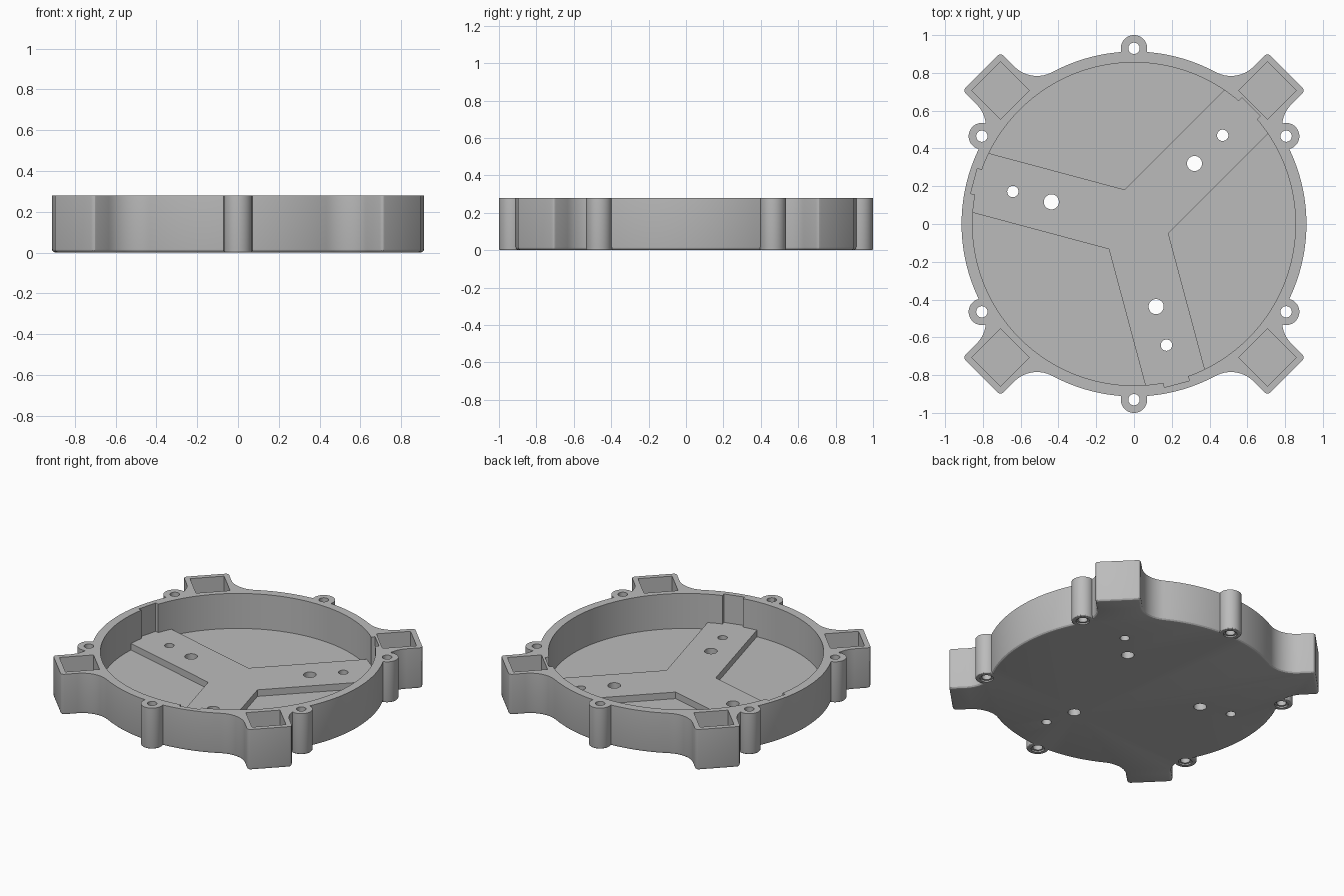
import bpy, bmesh
from math import cos, sin, pi, radians, atan2, sqrt

if "Cube" in bpy.data.objects:
    bpy.data.objects.remove(bpy.data.objects["Cube"], do_unlink=True)

HEIGHT, FLOOR, PLATE_TOP = 0.28, 0.04, 0.085
OUTER, INNER = 0.913, 0.855
BOX, FILLET = 0.1414, 0.17
ARMS = [radians(a) for a in (45, 165, 285)]
CORNERS = [pi / 4 + k * pi / 2 for k in range(4)]

grey = bpy.data.materials.new("plain_grey")
grey.use_nodes = True
grey.diffuse_color = (0.5, 0.5, 0.5, 1)
grey.node_tree.nodes["Principled BSDF"].inputs["Base Color"].default_value = (0.5, 0.5, 0.5, 1)


def turn(p, a):
    return (p[0] * cos(a) - p[1] * sin(a), p[0] * sin(a) + p[1] * cos(a))


def arc(cx, cy, r, a0, a1, n):
    return [(cx + r * cos(a0 + (a1 - a0) * i / n), cy + r * sin(a0 + (a1 - a0) * i / n))
            for i in range(n + 1)]


def disc(cx, cy, r, n=48):
    return arc(cx, cy, r, 0, 2 * pi, n)[:-1]


def rect(u0, u1, half, a):
    return [turn(p, a) for p in ((u0, -half), (u1, -half), (u1, half), (u0, half))]


def prism(name, pts, z0, z1, base_bevel=0, corner_bevel=0):
    """Extrude a closed outline, optionally rounding sharp uprights and the base rim."""
    bm = bmesh.new()
    face = bm.faces.new([bm.verts.new((x, y, z0)) for x, y in pts])
    top = bmesh.ops.extrude_face_region(bm, geom=[face])["geom"]
    bmesh.ops.translate(bm, vec=(0, 0, z1 - z0),
                        verts=[g for g in top if isinstance(g, bmesh.types.BMVert)])
    bmesh.ops.recalc_face_normals(bm, faces=bm.faces)
    if corner_bevel:
        edges = [e for e in bm.edges if abs(e.verts[0].co.z - e.verts[1].co.z) > 0.01
                 and e.calc_face_angle() > 1]
        bmesh.ops.bevel(bm, geom=edges, offset=corner_bevel, segments=3,
                        profile=0.5, affect='EDGES')
    if base_bevel:
        edges = [e for e in bm.edges if all(abs(v.co.z - z0) < 1e-5 for v in e.verts)]
        bmesh.ops.bevel(bm, geom=edges, offset=base_bevel, segments=3,
                        profile=0.5, affect='EDGES')
    mesh = bpy.data.meshes.new(name)
    bm.to_mesh(mesh)
    bm.free()
    mesh.materials.append(grey)
    ob = bpy.data.objects.new(name, mesh)
    bpy.context.collection.objects.link(ob)
    return ob


def combine(target, tool, operation):
    """Apply one boolean and discard the tool."""
    tool.hide_render = True
    mod = target.modifiers.new("join", 'BOOLEAN')
    mod.operation, mod.solver, mod.object = operation, 'EXACT', tool
    bpy.context.view_layer.objects.active = target
    bpy.ops.object.modifier_apply(modifier=mod.name)
    bpy.data.objects.remove(tool, do_unlink=True)


# Outline: round body with four square corner sockets blended in
fv = BOX + FILLET
fu = sqrt((OUTER + FILLET) ** 2 - fv ** 2)
phi = atan2(fv, fu)
side = [(1.0 + BOX, BOX)] + arc(fu, fv, FILLET, -pi / 2, phi - pi, 14)
outline = []
for a in CORNERS:
    local = [(u, -v) for u, v in reversed(side)] + side
    local += arc(0, 0, OUTER, phi, pi / 2 - phi, 24)[1:-1]
    outline += [turn(p, a) for p in local]
housing = prism("housing", outline, 0, HEIGHT, base_bevel=0.018, corner_bevel=0.02)

# Six screw bosses round the rim
bosses = [turn((0.93, 0), radians(30 + 60 * k)) for k in range(6)]
for x, y in bosses:
    combine(housing, prism("boss", disc(x, y, 0.07), 0, HEIGHT, base_bevel=0.008), 'UNION')

# Main cavity, corner pockets and wall slots
combine(housing, prism("cavity_cutter", disc(0, 0, INNER, 128), FLOOR, 0.4), 'DIFFERENCE')
for a in CORNERS:
    combine(housing, prism("pocket_cutter", rect(0.8925, 1.1075, 0.1075, a), FLOOR, 0.4), 'DIFFERENCE')
for a in ARMS:
    combine(housing, prism("slot_cutter", rect(0.7, 0.877, 0.068, a), PLATE_TOP, 0.4), 'DIFFERENCE')

# Raised three-armed plate on the floor
half = 0.163
star = []
for a in ARMS:
    star += [turn(p, a) for p in ((1.0, -half), (1.0, half))]
    star.append(turn((half / sin(pi / 3), 0), a + pi / 3))
plate = prism("three_arm_plate", star, FLOOR - 0.01, PLATE_TOP)
combine(plate, prism("plate_trim", disc(0, 0, INNER + 0.003, 128), -0.1, 0.4), 'INTERSECT')

# Through holes in the bosses, with a shallow relief underneath
for x, y in bosses:
    combine(housing, prism("screw_cutter", disc(x, y, 0.03, 32), -0.1, 0.4), 'DIFFERENCE')
    combine(housing, prism("relief_cutter", disc(x, y, 0.042, 32), -0.1, 0.01), 'DIFFERENCE')

# Two mounting holes in each arm
for a in ARMS:
    for dist, r in ((0.453, 0.04), (0.664, 0.03)):
        x, y = turn((dist, 0), a)
        for part in (housing, plate):
            combine(part, prism("mount_cutter", disc(x, y, r, 32), -0.1, 0.4), 'DIFFERENCE')

# Smooth curved walls, keep hard edges
for ob in (housing, plate):
    bpy.ops.object.select_all(action='DESELECT')
    ob.select_set(True)
    bpy.context.view_layer.objects.active = ob
    bpy.ops.object.shade_smooth_by_angle(angle=radians(25))
